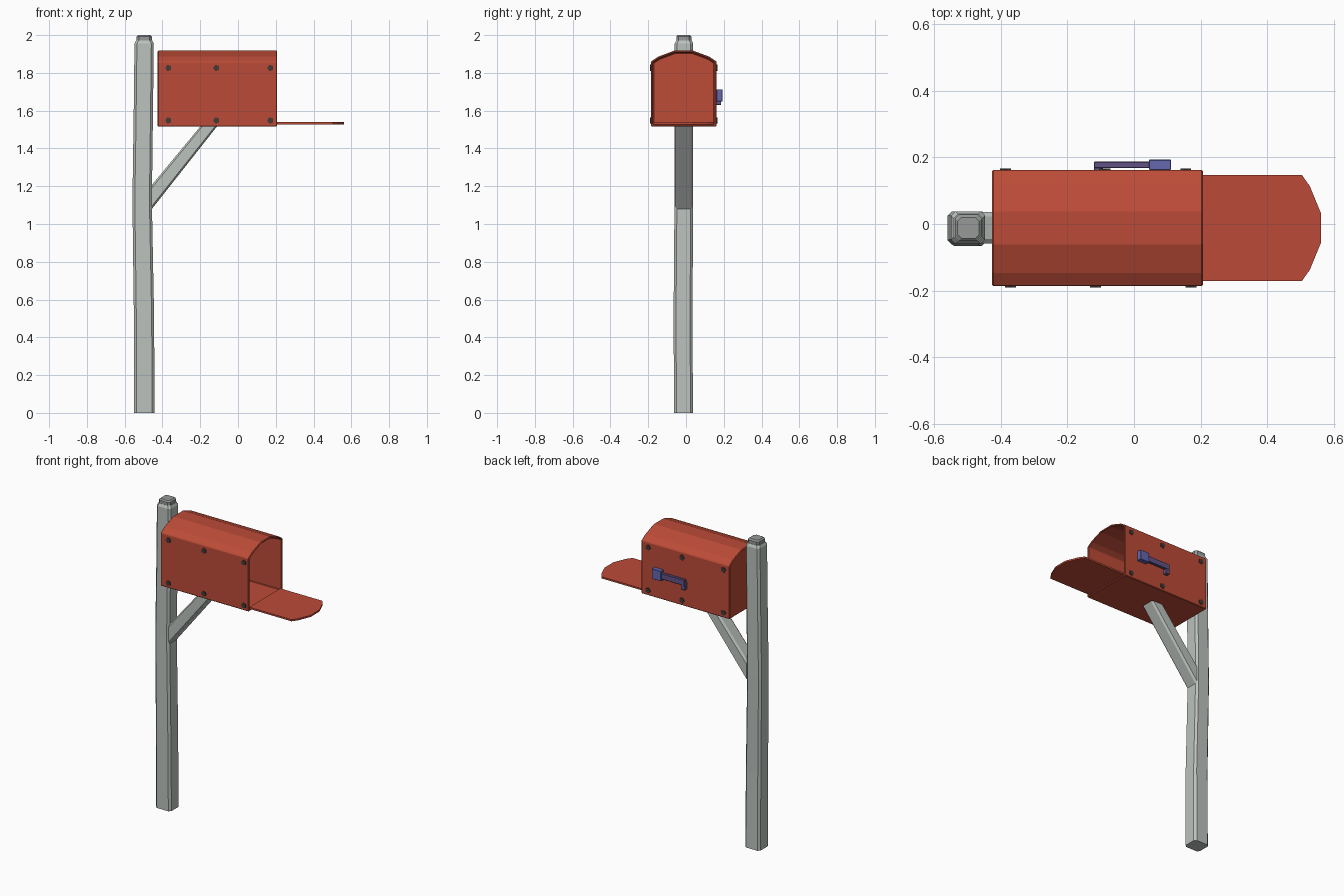
import bpy, bmesh, math
from mathutils import Matrix

if "Cube" in bpy.data.objects:
    bpy.data.objects.remove(bpy.data.objects["Cube"])


def material(name, rgb):
    m = bpy.data.materials.new(name)
    m.diffuse_color = (*rgb, 1)
    m.use_nodes = True
    m.node_tree.nodes["Principled BSDF"].inputs["Base Color"].default_value = m.diffuse_color
    return m


RED = material("mailbox red", (0.50, 0.070, 0.038))
WOOD = material("pale grey wood", (0.50, 0.54, 0.51))
CAP = material("cap grey", (0.31, 0.32, 0.32))
BOLT = material("dark bolt", (0.055, 0.042, 0.035))
BLUE = material("flag blue", (0.125, 0.135, 0.42))
PURPLE = material("flag purple", (0.12, 0.085, 0.24))


def add_bevel(ob, width):
    b = ob.modifiers.new("bevel", 'BEVEL')
    b.width = width
    b.segments = 1
    b.limit_method = 'ANGLE'
    b.angle_limit = math.radians(50)


def make(name, bm, mat, bevel=0):
    bmesh.ops.recalc_face_normals(bm, faces=bm.faces)
    me = bpy.data.meshes.new(name)
    bm.to_mesh(me)
    bm.free()
    me.materials.append(mat)
    ob = bpy.data.objects.new(name, me)
    bpy.context.collection.objects.link(ob)
    if bevel:
        add_bevel(ob, bevel)
    return ob


def loft(rings, end_cap=True):
    """Skin a list of equal-length point rings."""
    bm = bmesh.new()
    loops = [[bm.verts.new(p) for p in r] for r in rings]
    n = len(loops[0])
    for a, b in zip(loops, loops[1:]):
        for i in range(n):
            bm.faces.new((a[i], a[(i + 1) % n], b[(i + 1) % n], b[i]))
    bm.faces.new(loops[0])
    if end_cap:
        bm.faces.new(loops[-1])
    return bm


def box(name, x, y, z, mat, bevel=0):
    ring = [(x[0], y[0]), (x[1], y[0]), (x[1], y[1]), (x[0], y[1])]
    return make(name, loft([[(*p, h) for p in ring] for h in z]), mat, bevel)


def chamfered(x0, x1, y0, y1, c):
    return [(x0 + c, y0), (x1 - c, y0), (x1, y0 + c), (x1, y1 - c),
            (x1 - c, y1), (x0 + c, y1), (x0, y1 - c), (x0, y0 + c)]


# post: slightly uneven chamfered timber
levels = [  # z, x0, x1, y0, y1
    (0.00, -0.551, -0.442, -0.063, 0.037), (0.50, -0.551, -0.444, -0.066, 0.034),
    (1.12, -0.559, -0.456, -0.061, 0.038), (1.60, -0.552, -0.450, -0.060, 0.038),
    (1.955, -0.548, -0.446, -0.060, 0.038), (1.972, -0.540, -0.454, -0.052, 0.030)]
make("post", loft([[(*p, z) for p in chamfered(a, b, c, d, 0.013)]
                   for z, a, b, c, d in levels]), WOOD)

# cap on top of the post
make("post_cap", loft([[(*p, z) for p in chamfered(-0.537 + i, -0.456 - i, -0.051 + i, 0.028 - i, 0.012)]
                       for z, i in ((1.965, 0), (1.992, 0), (2.0, 0.008))]), CAP)


# diagonal brace with chamfered edges, vertical cut at post, level cut at box
def brace_ring(a, b):
    return [(a[0] + (b[0] - a[0]) * t, y, a[1] + (b[1] - a[1]) * t)
            for t, y in ((0.12, -0.058), (0.88, -0.058), (1, -0.045), (1, 0.023),
                         (0.88, 0.036), (0.12, 0.036), (0, 0.023), (0, -0.045))]


make("brace", loft([brace_ring((-0.458, 1.077), (-0.458, 1.204)),
                    brace_ring((-0.110, 1.518), (-0.198, 1.518))]), WOOD)

# mailbox shell, open at +x
CY = -0.012
half = [(0.174, 1.516), (0.174, 1.860), (0.135, 1.886), (0.049, 1.918)]
prof = [(CY + y, z) for y, z in half] + [(CY - y, z) for y, z in reversed(half)]
shell = make("mailbox_shell", loft([[(x, y, z) for y, z in prof] for x in (-0.425, 0.207)],
                                   end_cap=False), RED)
wall = shell.modifiers.new("wall", 'SOLIDIFY')
wall.thickness = 0.012
wall.offset = -1
wall.use_even_offset = True
add_bevel(shell, 0.004)

# door, folded down flat, same outline as the mouth
door = [(0.200, 0.159), (0.503, 0.159), (0.527, 0.125), (0.560, 0.045)]
outline = [(x, CY + y) for x, y in door] + [(x, CY - y) for x, y in reversed(door)]
make("door", loft([[(*p, z) for p in outline] for z in (1.528, 1.539)]), RED)

# five-sided bolts on both sides
bm = bmesh.new()
turn = Matrix.Rotation(math.pi / 2, 4, 'X') @ Matrix.Rotation(math.pi / 2, 4, 'Z')
bolt_rows = [((-0.368, -0.114, 0.172), -0.186), ((-0.383, -0.085, 0.157), 0.162)]
for xs, y in bolt_rows:
    for x in xs:
        for z in (1.826, 1.548):
            bmesh.ops.create_cone(bm, cap_ends=True, segments=5, radius1=0.018, radius2=0.018,
                                  depth=0.010, matrix=Matrix.Translation((x, y, z)) @ turn)
make("bolts", bm, BOLT)

# signal flag, lowered along the back side
box("flag_arm", (-0.120, 0.060), (0.168, 0.187), (1.660, 1.697), PURPLE, 0.002)
box("flag_foot", (-0.120, -0.093), (0.160, 0.186), (1.630, 1.680), PURPLE, 0.002)
box("flag_head", (0.045, 0.111), (0.162, 0.193), (1.648, 1.713), BLUE, 0.002)
